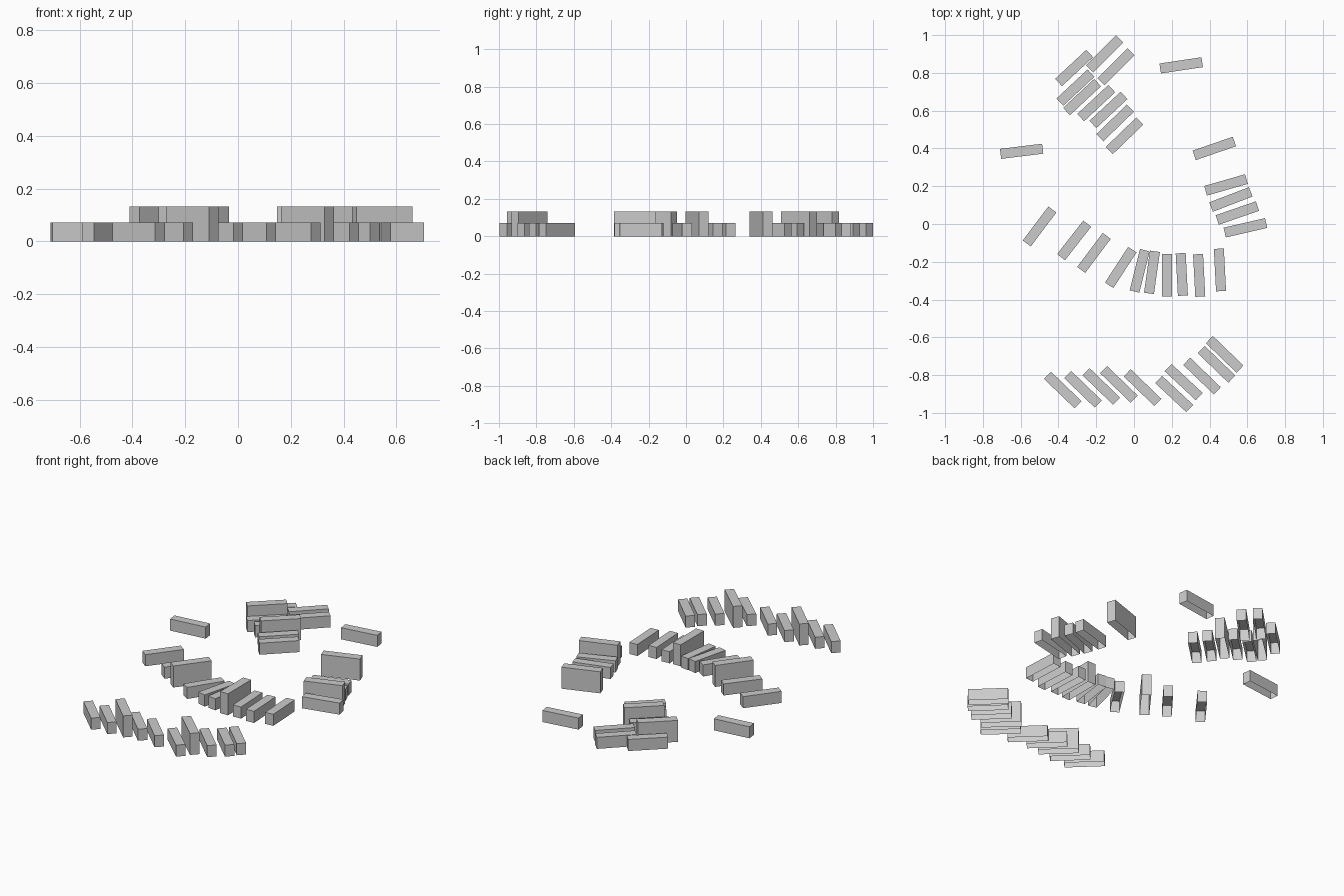
import bpy, bmesh, math
from mathutils import Matrix

LENGTH, WIDTH, LOW, TALL = 0.225, 0.053, 0.071, 0.132


def block(name, x, y, angle, tall=False):
    """Straight-sided block, open underneath."""
    h = TALL if tall else LOW
    bm = bmesh.new()
    bmesh.ops.create_cube(bm, size=1)
    bm.transform(Matrix.Translation((x, y, h / 2))
                 @ Matrix.Rotation(math.radians(angle), 4, 'Z')
                 @ Matrix.Diagonal((LENGTH, WIDTH, h, 1)))
    bm.normal_update()
    bottom = [f for f in bm.faces if f.normal.z < -0.9]
    bmesh.ops.delete(bm, geom=bottom, context='FACES_ONLY')
    mesh = bpy.data.meshes.new(name)
    bm.to_mesh(mesh)
    bm.free()
    bpy.context.collection.objects.link(bpy.data.objects.new(name, mesh))


# Rows of blocks: (x, y, angle), plus which ones are tall
rows = {
    # two stand-alone blocks
    "single_block": ([(0.25, 0.84, 8.5), (-0.595, 0.385, 7)], ()),
    # short row on the right
    "right_row_block": ([(0.425, 0.40, 19), (0.487, 0.207, 16), (0.513, 0.13, 21),
                         (0.547, 0.058, 19), (0.59, -0.02, 13)], (0, 3)),
    # curved row through the middle
    "middle_row_block": ([(-0.50, -0.013, 53), (-0.317, -0.087, 52), (-0.212, -0.153, 53),
                          (-0.07, -0.23, 57), (0.03, -0.248, 76), (0.095, -0.256, 82),
                          (0.174, -0.272, 90), (0.253, -0.267, 93), (0.345, -0.272, 93),
                          (0.455, -0.243, 93)], (2, 6)),
    # curved row at the front
    "front_row_block": ([(-0.377, -0.879, -44), (-0.27, -0.875, -44), (-0.173, -0.86, -44),
                         (-0.08, -0.849, -44), (0.045, -0.866, -44), (0.213, -0.90, -43),
                         (0.263, -0.837, -43), (0.36, -0.805, -44), (0.437, -0.743, -44),
                         (0.48, -0.69, -44)], (2, 6)),
    # crowded cluster at the back
    "back_row_block": ([(-0.317, 0.826, 43), (-0.31, 0.722, 43), (-0.275, 0.672, 43),
                        (-0.20, 0.64, 43), (-0.135, 0.604, 43), (-0.10, 0.535, 44),
                        (-0.05, 0.467, 44), (-0.155, 0.901, 45), (-0.095, 0.832, 45)], (1, 4)),
}

for name, (places, tall) in rows.items():
    for i, place in enumerate(places):
        block(f"{name}_{i + 1}", *place, tall=i in tall)
